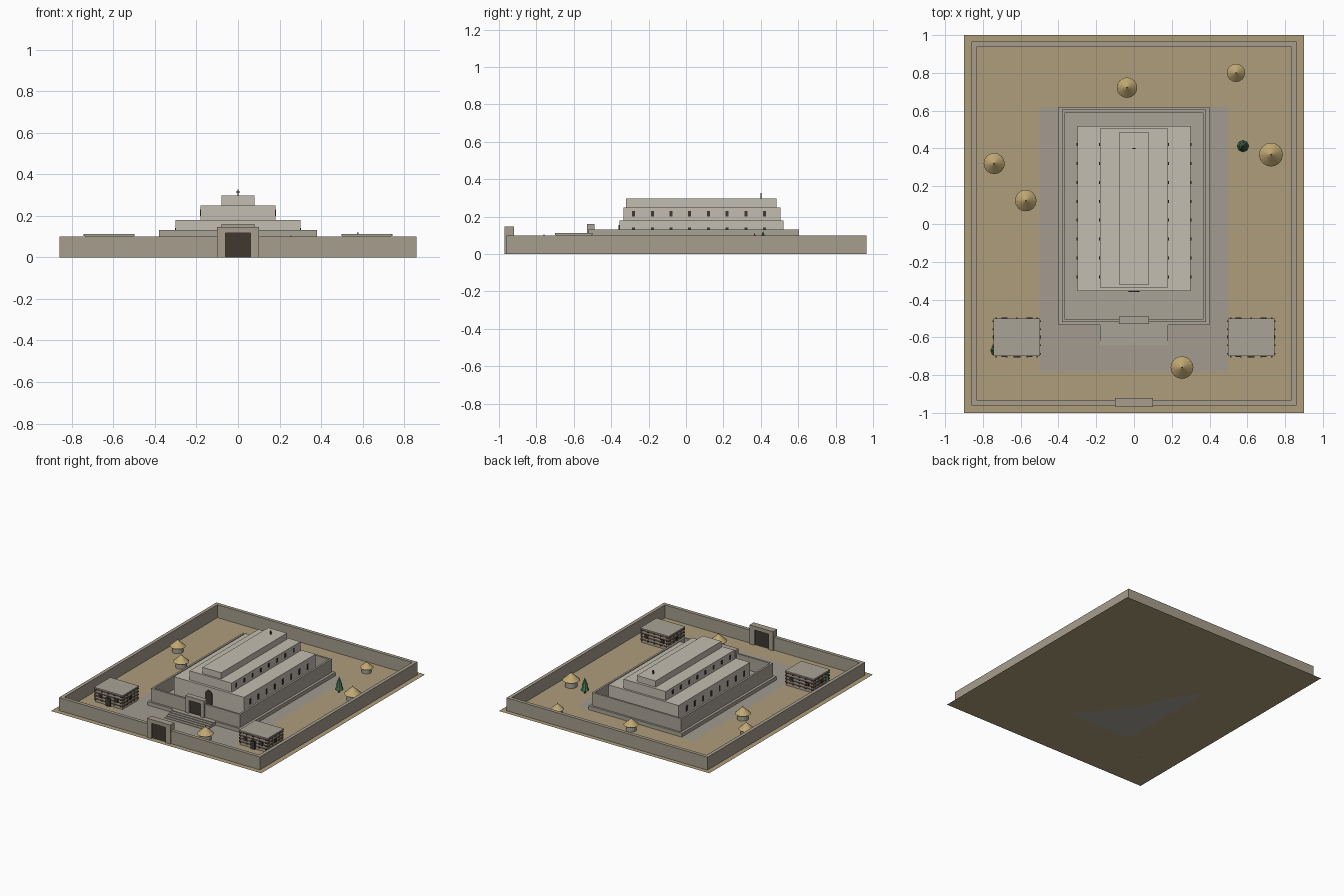
import bpy, math

if "Cube" in bpy.data.objects:
    bpy.data.objects.remove(bpy.data.objects["Cube"])

def mat(name, r, g, b):
    m = bpy.data.materials.new(name)
    m.diffuse_color = (r, g, b, 1)
    m.use_nodes = True
    m.node_tree.nodes["Principled BSDF"].inputs["Base Color"].default_value = m.diffuse_color
    return m

EARTH = mat("earth", .42, .34, .20)
PAVING = mat("paving", .36, .33, .28)
WALL = mat("wall_stone", .38, .34, .27)
STONE = mat("stone", .40, .37, .31)
PALE = mat("pale_stone", .55, .51, .44)
DARK = mat("dark", .05, .04, .03)
WOOD = mat("wood", .16, .10, .06)
THATCH = mat("thatch", .52, .39, .17)
LEAF = mat("leaf", .07, .18, .09)

def mesh(name, verts, faces, m):
    me = bpy.data.meshes.new(name)
    me.from_pydata(verts, [], faces)
    me.materials.append(m)
    ob = bpy.data.objects.new(name, me)
    bpy.context.collection.objects.link(ob)
    return ob

def box(name, x0, x1, y0, y1, z0, z1, m):
    v = [(x, y, z) for z in (z0, z1) for x, y in ((x0, y0), (x1, y0), (x1, y1), (x0, y1))]
    f = [(3, 2, 1, 0), (4, 5, 6, 7)] + [(i, (i + 1) % 4, (i + 1) % 4 + 4, i + 4) for i in range(4)]
    return mesh(name, v, f, m)

def sheet(name, x, y0, y1, z, m):
    return mesh(name, [(-x, y0, z), (x, y0, z), (x, y1, z), (-x, y1, z)], [(0, 1, 2, 3)], m)

def cone(name, x, y, z, h, r1, r2, n, m):
    bpy.ops.mesh.primitive_cone_add(vertices=n, radius1=r1, radius2=r2, depth=h, location=(x, y, z + h / 2))
    ob = bpy.context.object
    ob.name = name
    ob.data.materials.append(m)
    return ob

def ring_wall(name, x, y0, y1, t, z0, z1, gap, m):
    """Rectangular wall with a gate gap in the front side."""
    for s, n in ((-1, "left"), (1, "right")):
        a, b = sorted((s * x, s * (x - t)))
        box(f"{name}_{n}", a, b, y0, y1, z0, z1, m)
        a, b = sorted((s * gap, s * (x - t)))
        box(f"{name}_front_{n}", a, b, y0, y0 + t, z0, z1, m)
    box(f"{name}_back", -x + t, x - t, y1 - t, y1, z0, z1, m)

def gate(name, w, opening, y0, y1, z0, zo, z1, m):
    for s, n in ((-1, "left"), (1, "right")):
        a, b = sorted((s * w, s * opening))
        box(f"{name}_pillar_{n}", a, b, y0, y1, z0, z1, m)
    box(f"{name}_lintel", -opening, opening, y0, y1, zo, z1, m)
    box(f"{name}_door", -opening, opening, y0 + .012, y1 - .012, z0, zo, DARK)

# Ground, paving and outer enclosure
sheet("ground", .9, -1, 1, 0, EARTH)
sheet("paving", .5, -.78, .62, .002, PAVING)
ring_wall("outer_wall", .86, -.96, .965, .027, 0, .1, .06, WALL)
gate("outer_gate", .1, .06, -.97, -.92, 0, .118, .147, WALL)

# Platform, stairs, inner enclosure
P = .03
box("platform", -.4, .4, -.535, .62, 0, P, STONE)
for i in range(5):
    box(f"stair_{i + 1}", -.18, .18, -.64 + .021 * i, -.535, 0, P * (i + 1) / 5, STONE)
ring_wall("inner_wall", .38, -.52, .605, .015, P, .132, .05, STONE)
gate("inner_gate", .08, .05, -.53, -.49, P, .13, .16, STONE)

# Stepped church with rows of windows and a small cross
box("lower_tier", -.3, .3, -.355, .52, P, .18, PALE)
box("middle_tier", -.18, .18, -.335, .505, .18, .25, PALE)
box("upper_tier", -.08, .08, -.32, .485, .25, .298, PALE)
for tier, x, z0, z1 in (("lower", .3, .1, .142), ("middle", .18, .2, .23)):
    for s in (-1, 1):
        for i in range(8):
            y = -.28 + .1 * i
            box(f"{tier}_window", s * x - .004, s * x + .004, y - .008, y + .008, z0, z1, DARK)
box("cross_post", -.003, .003, .397, .403, .298, .327, DARK)
box("cross_arm", -.009, .009, .397, .403, .312, .317, DARK)

# Arched church door
prof = [(-.03, P), (.03, P)] + [(.03 * math.cos(a), .125 + .03 * math.sin(a))
                                for a in (math.pi * k / 10 for k in range(11))]
n = len(prof)
mesh("arched_door", [(x, y, z) for y in (-.36, -.35) for x, z in prof],
     [tuple(range(n)), tuple(range(2 * n - 1, n - 1, -1))] +
     [(i, i + n, (i + 1) % n + n, (i + 1) % n) for i in range(n)], DARK)

# Two flat-roofed houses with timber courses and beam ends
for cx in (-.62, .62):
    cy, hx, hy = -.6, .117, .094
    box("house_walls", cx - hx, cx + hx, cy - hy, cy + hy, 0, .105, STONE)
    box("house_roof", cx - .123, cx + .123, cy - .1, cy + .1, .103, .112, STONE)
    for z in (.02, .044, .068, .092):
        box("house_course", cx - hx - .004, cx + hx + .004, cy - hy - .004, cy + hy + .004, z, z + .007, WOOD)
        for i in range(5):
            x = cx + (i - 2) * .054
            box("beam_end", x - .004, x + .004, cy - .106, cy + .106, z, z + .008, WOOD)
            y = cy + (i - 2) * .043
            box("beam_end", cx - .128, cx + .128, y - .004, y + .004, z, z + .008, WOOD)
    box("house_door", cx - .018, cx + .018, cy - .107, cy - .09, 0, .062, DARK)
    for dx in (-.07, .07):
        box("house_window", cx + dx - .012, cx + dx + .012, cy - .104, cy + .104, .045, .075, DARK)
    box("house_side_window", cx - .126, cx + .126, cy - .012, cy + .012, .045, .075, DARK)

# Round thatched huts
for x, y, r in ((-.037, .722, .054), (.54, .8, .048), (.725, .367, .063),
                (-.74, .32, .056), (-.573, .124, .057), (.254, -.76, .06)):
    cone("hut_wall", x, y, 0, r * .8, r * .72, r * .72, 16, STONE)
    cone("hut_roof", x, y, r * .75, r * .9, r, 0, 16, THATCH)
    cone("hut_finial", x, y, r * 1.55, r * .2, r * .06, r * .04, 6, WOOD)

# Conifers
for x, y, h, r in ((.577, .412, .123, .031), (-.73, -.67, .113, .029)):
    cone("tree_trunk", x, y, 0, h * .25, r * .22, r * .2, 6, WOOD)
    cone("tree_lower", x, y, h * .2, h * .45, r, r * .25, 8, LEAF)
    cone("tree_upper", x, y, h * .5, h * .5, r * .72, 0, 8, LEAF)
